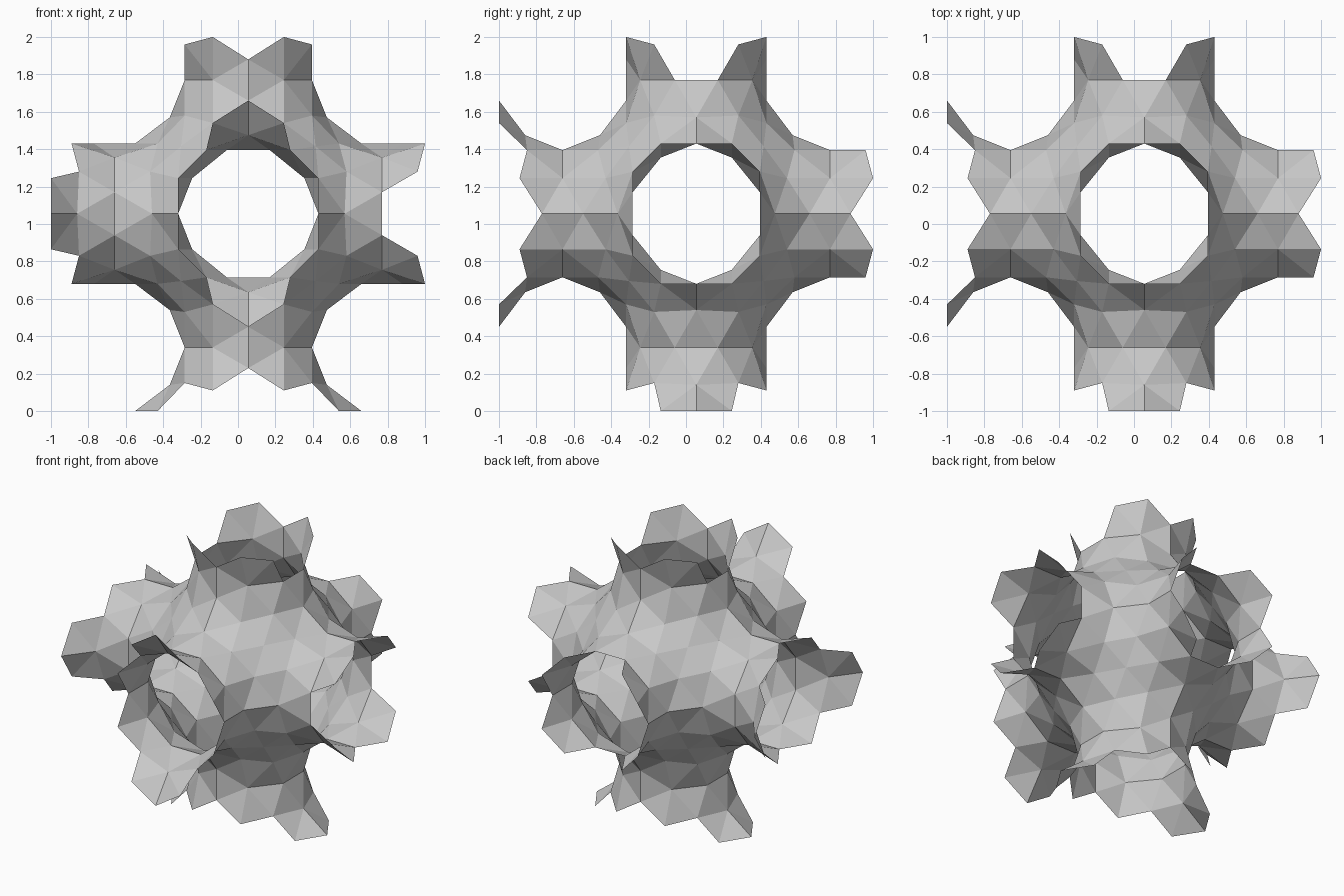
import bpy
import bmesh
import math
from itertools import product
from mathutils import Vector

cube = bpy.data.objects.get("Cube")
if cube:
    bpy.data.objects.remove(cube, do_unlink=True)

PERIOD = 1.43                        # spacing of the repeating lattice
CENTRE = Vector((0.055, 0.055, 1.055))


def cycle(p, times=1):
    """Turn a point about the body diagonal."""
    for _ in range(times):
        p = (p[1], p[2], p[0])
    return p


def beyond(p):
    """Reflect a point through the plane of the upper neck."""
    return (p[0], p[1], PERIOD - p[2])


def flip_y(p):
    return (p[0], -p[1], p[2])


# Distinct points of one octant; the rest follow by symmetry
flat = (0.36, 0.36, 0.36)
inner_a = (0.19, 0.375, 0.485)
inner_b = (0.34, 0.225, 0.525)
ridge = (0, 0.375, 0.605)
saddle = (0, 0.515, 0.42)
neck_a = (0.34, 0.115, 0.715)
neck_b = (0.19, 0.30, 0.715)
side_b = cycle(inner_b)
side_a = cycle(inner_a, 2)
side_saddle = cycle(saddle, 2)
side_ridge = cycle(ridge, 2)

# Central chamber
chamber = [
    (flat, inner_a, inner_b), (flat, inner_a, side_b),
    (inner_a, inner_b, neck_b), (inner_a, neck_b, ridge),
    (inner_a, ridge, saddle), (inner_a, saddle, side_b),
    (inner_b, neck_b, neck_a), (inner_b, neck_a, side_saddle),
    (side_saddle, neck_a, flip_y(neck_a)),
]

# Flared petals past every neck
b_out, a_out, ridge_out = map(beyond, (inner_b, inner_a, ridge))
petals = [
    (neck_b, neck_a, b_out), (neck_b, b_out, a_out),
    (neck_b, a_out, ridge_out), (neck_b, ridge_out, ridge),
]

# Longer tongues, only past the three necks on the negative side
saddle_out, tip, tip_ridge = map(beyond, (side_saddle, side_a, side_ridge))
tongues = [
    (saddle_out, neck_a, flip_y(neck_a)), (saddle_out, neck_a, b_out),
    (saddle_out, b_out, tip), (saddle_out, tip, tip_ridge),
]

bm = bmesh.new()
verts = {}
done = set()


def vert(p):
    key = tuple(round(c * 1000) for c in p)
    if key not in verts:
        verts[key] = bm.verts.new(p)
    return verts[key]


def add_triangle(points):
    corners = [vert(p) for p in points]
    key = frozenset(corners)
    if key in done:
        return
    done.add(key)
    face = bm.faces.new(corners)
    face.normal_update()
    # Point the normal away from the chamber side of the surface
    k = math.tau / PERIOD
    outward = Vector([math.sin(k * c) for c in face.calc_center_median()])
    if face.normal.dot(outward) < 0:
        face.normal_flip()


def add_symmetric(triangles, z_signs):
    for tri in triangles:
        for sx, sy, sz in product((1, -1), (1, -1), z_signs):
            for turn in range(3):
                add_triangle([cycle((p[0] * sx, p[1] * sy, p[2] * sz), turn)
                              for p in tri])


add_symmetric(chamber, (1, -1))
add_symmetric(petals, (1, -1))
add_symmetric(tongues, (-1,))
bmesh.ops.translate(bm, verts=bm.verts, vec=CENTRE)

mesh = bpy.data.meshes.new("lattice_surface")
bm.to_mesh(mesh)
bm.free()
surface = bpy.data.objects.new("lattice_surface", mesh)
bpy.context.collection.objects.link(surface)

# Plain grey material
colour = (0.58, 0.58, 0.58, 1)
grey = bpy.data.materials.new("light_grey")
grey.use_nodes = True
grey.diffuse_color = colour
grey.node_tree.nodes["Principled BSDF"].inputs["Base Color"].default_value = colour
mesh.materials.append(grey)
